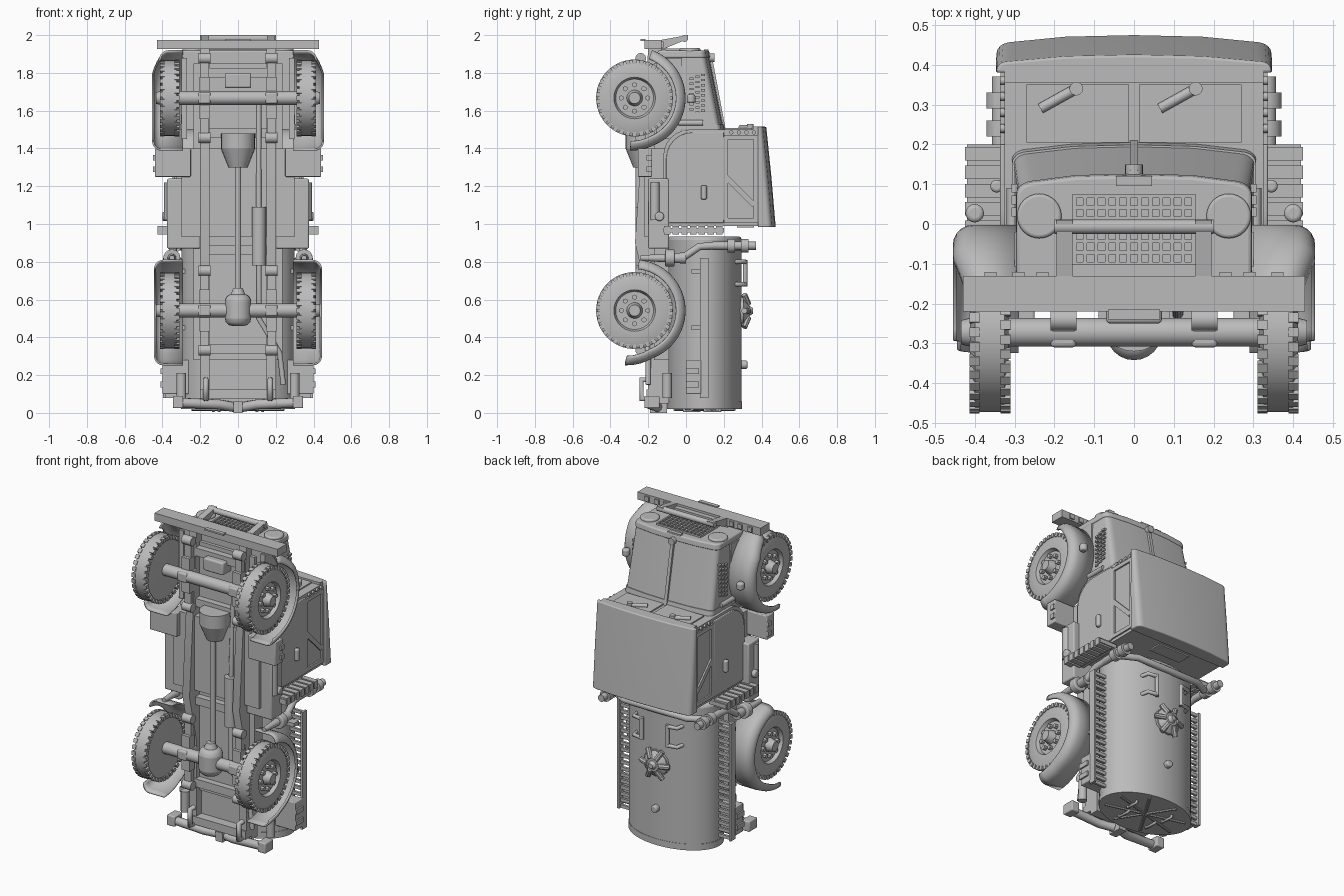
import bpy, bmesh
from math import sin, cos, pi, radians
from mathutils import Vector, Matrix

old = bpy.data.objects.get("Cube")
if old:
    bpy.data.objects.remove(old, do_unlink=True)

paint = bpy.data.materials.new("plain grey")
paint.use_nodes = True
GREY = (.5, .5, .5, 1)
paint.diffuse_color = GREY
paint.node_tree.nodes["Principled BSDF"].inputs["Base Color"].default_value = GREY
X, Y, Z = (axis.copy() for axis in Matrix.Identity(3))


def finish(name, data, mirror=False, bevel=0, shell=0):
    data.materials.append(paint)
    if isinstance(data, bpy.types.Mesh):
        data.shade_smooth()
        data.set_sharp_from_angle(angle=radians(35))
    part = bpy.data.objects.new(name, data)
    bpy.context.collection.objects.link(part)
    if shell:
        part.modifiers.new("Shell", "SOLIDIFY").thickness = shell
    if bevel:
        modifier = part.modifiers.new("Bevel", "BEVEL")
        modifier.width, modifier.segments = bevel, 3
    if mirror:
        part.modifiers.new("Mirror", "MIRROR")


def loft(name, rings, closed=True, **options):
    bm = bmesh.new()
    rows = [[bm.verts.new(point) for point in ring] for ring in rings]
    count = len(rows[0])
    for low, high in zip(rows, rows[1:]):
        for i in range(count if closed else count - 1):
            j = (i + 1) % count
            bm.faces.new((low[i], low[j], high[j], high[i]))
    if closed:
        bm.faces.new(rows[0])
        bm.faces.new(rows[-1])
    bmesh.ops.recalc_face_normals(bm, faces=bm.faces)
    mesh = bpy.data.meshes.new(name)
    bm.to_mesh(mesh)
    bm.free()
    finish(name, mesh, **options)


def around(reach, centre=0):
    return centre - reach, centre + reach


def box(name, x, y, z, **options):
    loft(name, [[(x[0], y[0], h), (x[1], y[0], h), (x[1], y[1], h), (x[0], y[1], h)] for h in z], **options)


def side_prism(name, outline, x, **options):
    loft(name, [[(side, y, z) for y, z in outline] for side in x], **options)


def rod(name, start, move, radius, tip=None, sides=24, **options):
    turn = Z.rotation_difference(move)
    circle = [Vector((cos(k * 2 * pi / sides), sin(k * 2 * pi / sides), 0)) for k in range(sides)]
    ends = ((Vector(start), radius), (Vector(start) + move, tip or radius))
    loft(name, [[base + turn @ (p * r) for p in circle] for base, r in ends], **options)


def tube(name, points, radius, **options):
    curve = bpy.data.curves.new(name, "CURVE")
    curve.dimensions, curve.bevel_depth, curve.use_fill_caps = "3D", radius, True
    spline = curve.splines.new("POLY")
    spline.points.add(len(points) - 1)
    for knot, point in zip(spline.points, points):
        knot.co = (*point, 1)
    finish(name, curve, **options)


def staple(name, foot, rise, reach, radius):
    foot = Vector(foot)
    tube(name, [foot, foot + rise, foot + rise + reach, foot + reach], radius, mirror=True)


# arched section: straight sides, rounded shoulders and a slightly crowned top
def arch(z, width, low, top, shoulder):
    half = [(width, low)]
    for k in range(6):
        a = k * pi / 10
        half.append((width - shoulder * (1 - cos(a)), top - .017 - shoulder * .7 * (1 - sin(a))))
    half.append((width / 2, top - .004))
    return [(x, y, z) for x, y in half] + [(0, top, z)] + [(-x, y, z) for x, y in reversed(half)]


# wheels, springs and axles
AXLE_Y = -.272
AXLES = {"front": 1.667, "rear": .542}
LUGS, TYRE_SIDES = 34, 48
for end, axle_z in AXLES.items():
    def polar(x, radius, angle):
        return Vector((x, AXLE_Y + radius * cos(angle), axle_z + radius * sin(angle)))
    hub = Vector((0, AXLE_Y, axle_z))
    loft(end + "_tyre", [[polar(x, r, k * 2 * pi / TYRE_SIDES) for k in range(TYRE_SIDES)] for x, r in
         ((.315, .16), (.325, .2), (.4, .2), (.412, .17), (.412, .11), (.39, .1))], mirror=True)
    rod(end + "_hub", hub + X * .38, X * .055, .045, tip=.03, mirror=True)
    for k in range(LUGS):
        for inner, shift in ((.31, 0), (.388, pi / LUGS)):
            a = k * 2 * pi / LUGS + shift
            loft(end + "_tread_lug", [[polar(x, r, b) for r, b in
                 ((.18, a - .06), (.204, a - .06), (.204, a + .06), (.18, a + .06))]
                 for x in (inner, inner + .025)], mirror=True)
    for k in range(8):
        rod(end + "_wheel_nut", polar(.385, .07, k * pi / 4), X * .025, .014, sides=6, mirror=True)
    rod(end + "_axle", hub - X * .33, X * .66, .036)
    box(end + "_leaf_spring", x=(.155, .2), y=(-.25, -.22), z=around(.2, axle_z), mirror=True)
    box(end + "_spring_pack", x=(.15, .205), y=(-.27, -.22), z=around(.11, axle_z), mirror=True)
    box(end + "_spring_clamp", x=(.145, .21), y=(-.31, -.2), z=around(.03, axle_z), bevel=.01, mirror=True)
    for shackle_z in around(.21, axle_z):
        rod(end + "_spring_shackle", (.145, -.24, shackle_z), X * .065, .028, mirror=True)


# fenders swept around the wheels, with a narrowed front and a flared rear lip
def fender(name, axle_z, start, stop, width, flare, narrow):
    rings = []
    for k in range(25):
        a = radians(start + (stop - start) * k / 24)
        grow = flare * max(0, k - 20) / 4
        side = width - narrow * max(0, 1 - k / 5)
        edge = [(.29, .27)]
        for j in range(6):
            edge.append((side - .05 * (1 - sin(j * pi / 10)), .22 + .05 * cos(j * pi / 10)))
        rings.append([(x, AXLE_Y + (r + grow) * cos(a), axle_z + (r + grow) * sin(a)) for x, r in edge])
    loft(name, rings, closed=False, shell=.01, mirror=True)


fender("front_fender", AXLES["front"], start=70, stop=-95, width=.455, flare=.01, narrow=.04)
fender("rear_fender", AXLES["rear"], start=85, stop=-100, width=.445, flare=.025, narrow=0)
box("fender_inner_wall", x=(.27, .3), y=(-.16, -.02), z=(1.45, 1.88), mirror=True)
rod("fender_lamp", (.4, .027, 1.64), Z * .045, .023, bevel=.01, mirror=True)

# chassis and drive line
side_prism("frame_rail", [(-.13, .08), (-.13, 1.93), (-.2, 1.93), (-.27, .9), (-.2, .6), (-.2, .08)],
           x=(.15, .2), mirror=True)
box("chassis_floor", x=around(.235), y=(-.17, -.09), z=(.28, 1.85))
box("rear_floor", x=around(.2), y=(-.15, -.09), z=(.05, .3))
for z in (.1, .34, .86, 1.26, 1.48, 1.8):
    box("cross_member", x=around(.2), y=(-.21, -.13), z=around(.025, z))
rod("drive_shaft", (0, -.25, .6), Z * .72, .017)
rod("gearbox_cone", (0, -.23, 1.3), Z * .1, .05, tip=.09)
rod("gearbox", (0, -.23, 1.4), Z * .08, .09)
rod("differential", (0, AXLE_Y, .46), Z * .17, .07, bevel=.04)
rod("differential_nose", (0, AXLE_Y, .6), Z * .06, .05, tip=.025)
rod("muffler", (.11, -.23, .78), Z * .31, .037)
tube("exhaust_pipe", [(.11, -.2, 1.65), (.11, -.23, 1), (.11, -.23, .5), (.22, -.2, .32), (.24, -.2, .15)], .014)
box("engine_sump", x=around(.07), y=(-.25, -.15), z=(1.72, 1.8), bevel=.01)

# bumper and brush guard
box("front_bumper", x=around(.43), y=(-.22, -.13), z=(1.926, 1.974))
for x in (.23, .29, .36):
    box("bumper_bolt", x=around(.015, x), y=(-.13, -.12), z=around(.015, 1.95), mirror=True)
side_prism("guard_post", [(-.17, 1.93), (-.13, 1.975), (.01, 2), (.01, 1.98), (-.11, 1.93)],
           x=(.155, .195), mirror=True)
rod("guard_bar", (-.2, -.007, 1.982), X * .4, .018)
box("guard_base", x=around(.155), y=(-.13, -.1), z=(1.92, 1.96))
box("number_plate", x=around(.065), y=(-.24, -.215), z=(1.97, 1.98))

# bonnet with grille, louvres and headlights
loft("bonnet", [arch(1.5, .303, -.15, .2, .04), arch(1.9, .29, -.15, .12, .045)])
loft("radiator_shell", [arch(1.88, .297, -.15, .128, .05), arch(1.918, .295, -.15, .122, .05)], bevel=.008)
loft("bonnet_rear_band", [arch(1.5, .307, -.15, .205, .04), arch(1.53, .306, -.15, .199, .04)])
side_prism("bonnet_hinge", [(.19, 1.5), (.21, 1.5), (.135, 1.9), (.11, 1.9)], x=around(.01))
rod("radiator_cap", (0, .11, 1.88), Y * .04, .022)
box("radiator_plate", x=around(.045), y=(.095, .12), z=(1.91, 1.925))
for i in range(12):
    box("grille_bar", x=around(.005, -.15 + i * .3 / 11), y=(-.105, .075), z=(1.91, 1.93))
for i in range(7):
    box("grille_slat", x=around(.155), y=around(.005, -.1 + i * .17 / 6), z=(1.91, 1.928))
rod("headlight", (.238, .02, 1.9), Z * .032, .056, sides=32, bevel=.008, mirror=True)
for i in range(3):
    for j in range(8):
        box("bonnet_louvre", x=(.285, .308), y=around(.011, .03 + i * .03),
            z=around(.006, 1.58 + j * .027 + i * .01), mirror=True)
rod("bonnet_side_pipe", (.305, -.04, 1.535), Y * .13, .015, mirror=True)

# cab with rounded lower front door corners
CAB_BACK, CAB_FRONT = .99, 1.5


def door_outline(inset):
    low, back, front, curve = inset - .12, CAB_BACK + inset, CAB_FRONT - inset, .14
    corner = [(low + curve * (1 - cos(k * pi / 12)), front - curve * (1 - sin(k * pi / 12))) for k in range(7)]
    return [(.2, front), (.2, back), (low, back)] + corner


side_prism("cab_body", door_outline(0), x=around(.325))
side_prism("door", door_outline(.015), x=(.32, .336), bevel=.004, mirror=True)
box("cab_sill", x=around(.3), y=(-.22, -.11), z=(.93, 1.4))
side_prism("upper_cab", [(.19, CAB_BACK), (.44, CAB_BACK), (.38, CAB_FRONT), (.19, CAB_FRONT)], x=around(.325))
rod("door_handle", (.345, .095, 1.13), Z * .075, .016, bevel=.008, mirror=True)
for z in (1.02, 1.46):
    box("side_window_post", x=(.32, .335), y=(.2, .39), z=around(.012, z), mirror=True)
for y in (.21, .37):
    box("side_window_rail", x=(.32, .335), y=around(.012, y), z=(1.02, 1.46), mirror=True)
side_prism("side_window_brace", [(.2, 1.24), (.22, 1.26), (.37, 1.11), (.35, 1.09)], x=(.32, .335), mirror=True)
for i in range(4):
    rod("window_stud", (.325, .24 + i * .04, 1.485), X * .012, .011, sides=12, mirror=True)
loft("roof", [arch(.983, .345, .38, .475, .04), arch(1.25, .347, .38, .452, .04),
              arch(1.515, .345, .38, .425, .03)], bevel=.012)
box("windscreen_pane", x=(.012, .27), y=(.205, .35), z=(1.5, 1.508), mirror=True)
box("windscreen_header", x=around(.325), y=(.355, .39), z=(1.49, 1.515))
for x in (-.145, .155):
    rod("wiper_arm", (x, .34, 1.512), Vector((-.09, -.05, 0)), .013)
    rod("wiper_motor", (x, .34, 1.5), Z * .03, .017)
box("rear_window", x=around(.11), y=(.27, .36), z=(.982, CAB_BACK))

# steps, side boxes and lamps behind the front wheels
box("running_board", x=(.25, .44), y=(-.255, -.18), z=(1.25, 1.4), bevel=.005, mirror=True)
for z in (1.29, 1.35):
    box("running_board_step", x=(.42, .45), y=(-.21, -.18), z=around(.015, z), mirror=True)
box("fuel_tank", x=(.2, .375), y=(-.2, -.09), z=(.87, 1.24), bevel=.008, mirror=True)
rod("air_bottle", (.365, -.165, 1.02), Z * .2, .026, mirror=True)
rod("side_lamp", (.35, -.14, 1.04), X * .05, .024, bevel=.008, mirror=True)
for i in range(7):
    box("ribbed_bracket", x=(.33, .425), y=around(.017, -.1 + i * .046), z=(.945, .99), mirror=True)
box("bracket_plate", x=(.3, .42), y=(-.12, .2), z=(.955, .98), mirror=True)

# tank with end cap, manhole and handles
TANK_Y, TANK_WIDE, TANK_DEEP = .098, .3, .197


def tank_ring(z, scale):
    angles = [k * pi / 24 for k in range(48)]
    return [(TANK_WIDE * scale * cos(a), TANK_Y + TANK_DEEP * scale * sin(a), z) for a in angles]


loft("tank", [tank_ring(.03, 1), tank_ring(.935, 1)], bevel=.02)
loft("tank_rim", [tank_ring(.02, 1.01), tank_ring(.06, 1.01)])
for k in range(4):
    spoke = Vector((TANK_WIDE * cos(k * pi / 4 + .4), TANK_DEEP * sin(k * pi / 4 + .4), 0)) * .88
    rod("end_cap_rib", Vector((0, TANK_Y, .02)) - spoke, spoke * 2, .009, sides=8)
for x, y in ((.13, .1), (.1, -.01)):
    staple("end_cap_handle", (x, y, .03), Z * -.02, Y * .08, .009)
MANHOLE_Z = .54
rod("manhole", (0, .28, MANHOLE_Z), Y * .025, .085, sides=12)
rod("manhole_dome", (0, .305, MANHOLE_Z), Y * .03, .08, tip=.04, sides=12)
rod("manhole_knob", (0, .33, MANHOLE_Z), Y * .025, .03, tip=.015, sides=12)
for k in range(6):
    spoke = Vector((cos(k * pi / 3), 0, sin(k * pi / 3)))
    rod("manhole_clamp", spoke * .04 + Vector((0, .33, MANHOLE_Z)), spoke * .06 - Y * .022, .016, sides=8)
rod("tank_valve", (0, .28, .255), Y * .045, .022, bevel=.008)
for z in (.68, .8):
    tube("tank_handle_leg", [(.16, .25, z), (.15, .305, z), (.09, .313, z)], .012, mirror=True)
rod("tank_handle", (.09, .313, .67), Z * .14, .012, mirror=True)

# slotted walkways beside the tank
for x in (.285, .39):
    box("walkway_edge", x=around(.007, x), y=(.075, .12), z=(.08, .82), mirror=True)
for i in range(19):
    box("walkway_rung", x=(.285, .39), y=(.09, .105), z=around(.01, .09 + i * .04), mirror=True)
for z in (.15, .45, .75):
    box("walkway_support", x=(.27, .37), y=(.03, .08), z=around(.012, z), mirror=True)
box("equipment_box", x=(.26, .4), y=(0, .08), z=(.1, .28), bevel=.005, mirror=True)
for z in (.15, .22):
    box("equipment_box_rib", x=(.39, .41), y=(0, .07), z=around(.015, z), mirror=True)
rod("tail_lamp", (.3, -.1, .08), Z * .13, .025, mirror=True)

# hose manifold behind the cab
tube("manifold_pipe", [(0, .3, .88), (.22, .3, .88), (.335, .24, .88)], .02, mirror=True)
rod("hose_outlet", (.335, .14, .885), Y * .23, .022, mirror=True)
for y in (.22, .29):
    rod("hose_flange", (.335, y, .885), Y * .04, .036, mirror=True)
tube("hose_drop", [(.335, .16, .885), (.34, .07, .88), (.35, -.02, .82)], .02, mirror=True)
rod("hose_nozzle", (.35, -.24, .82), Y * .24, .014, tip=.03, mirror=True)
rod("hose_coupling", (.35, -.11, .82), Y * .05, .045, bevel=.006, mirror=True)

# rear bumpers and tow hooks
tube("rear_bumper", [(.02, -.15, .03), (.1, -.19, .045), (.33, -.19, .055)], .026, mirror=True)
box("rear_bumper_end", x=(.29, .345), y=(-.22, -.14), z=(.025, .09), bevel=.006, mirror=True)
staple("tow_hook", (.17, -.17, .075), Y * -.065, Z * .1, .016)
box("tow_bracket", x=around(.025), y=(-.19, -.1), z=(0, .06))
